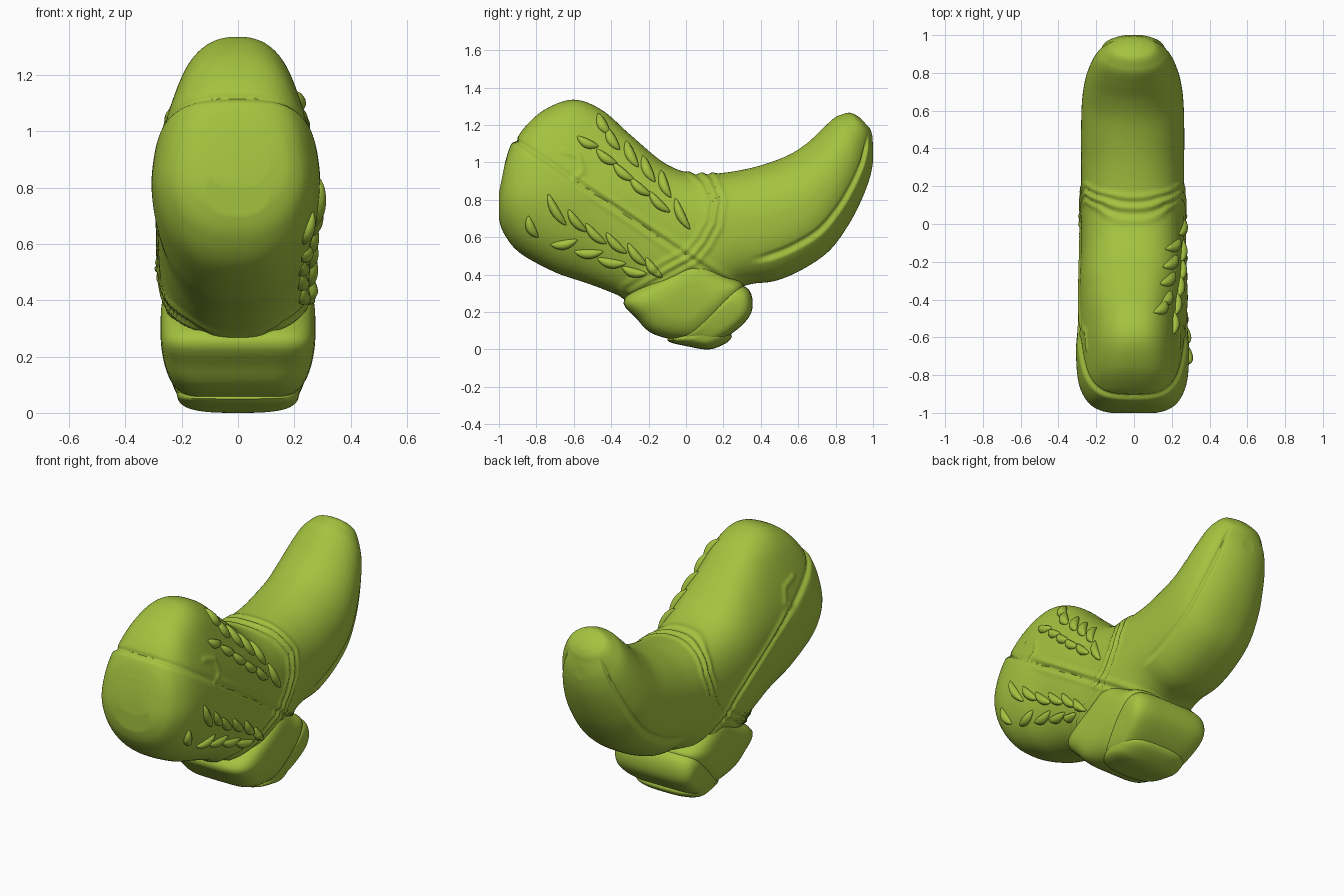
import bpy, bmesh, math
from mathutils import Vector
from mathutils.bvhtree import BVHTree

if "Cube" in bpy.data.objects:
    bpy.data.objects.remove(bpy.data.objects["Cube"])

green = bpy.data.materials.new("lime green")
green.diffuse_color = (0.37, 0.54, 0.05, 1)
green.use_nodes = True
green.node_tree.nodes["Principled BSDF"].inputs["Base Color"].default_value = green.diffuse_color


def finish(bm, name, angle=50):
    bmesh.ops.recalc_face_normals(bm, faces=bm.faces)
    me = bpy.data.meshes.new(name)
    bm.to_mesh(me)
    bm.free()
    ob = bpy.data.objects.new(name, me)
    bpy.context.collection.objects.link(ob)
    me.materials.append(green)
    bpy.ops.object.select_all(action='DESELECT')
    ob.select_set(True)
    bpy.context.view_layer.objects.active = ob
    bpy.ops.object.shade_smooth_by_angle(angle=math.radians(angle))
    return ob


def catmull(rows, steps, closed=False):
    n, out = len(rows), []
    for i in range(n if closed else n - 1):
        idx = [(i + k) % n if closed else min(max(i + k, 0), n - 1) for k in (-1, 0, 1, 2)]
        p0, p1, p2, p3 = (rows[k] for k in idx)
        for s in range(steps):
            t = s / steps
            out.append([0.5 * (2 * b + (c - a) * t + (2 * a - 5 * b + 4 * c - d) * t * t
                        + (3 * b - a - 3 * c + d) * t ** 3)
                        for a, b, c, d in zip(p0, p1, p2, p3)])
    if not closed:
        out.append(list(rows[-1]))
    return out


def skin(bm, rings):
    for a, b in zip(rings, rings[1:]):
        for j in range(len(a)):
            k = (j + 1) % len(a)
            bm.faces.new((a[j], a[k], b[k], b[j]))
    bm.faces.new(rings[0])
    bm.faces.new(rings[-1])


def spow(v, e):
    return math.copysign(abs(v) ** e, v)


def smooth(a, b, t):
    t = min(max((t - a) / (b - a), 0), 1)
    return t * t * (3 - 2 * t)


def bump(d, width):
    return math.exp(-(d / width) ** 2)


def line_dist(p, pts):
    best = 9
    for a, b in zip(pts, pts[1:]):
        d = b - a
        t = min(max((p - a).dot(d) / d.length_squared, 0), 1)
        best = min(best, (p - a - d * t).length)
    return best


def even_ring(w, height, top, bottom, count):
    """Evenly spaced rounded cross-section: (x, fraction from bottom to top)."""
    raw = []
    for j in range(601):
        a = 2 * math.pi * j / 600
        n = top if math.sin(a) > 0 else bottom
        raw.append(Vector((w * spow(math.cos(a), 2 / n), height * spow(math.sin(a), 2 / n) / 2)))
    run = [0]
    for a, b in zip(raw, raw[1:]):
        run.append(run[-1] + (b - a).length)
    out, k = [], 0
    for j in range(count):
        goal = run[-1] * j / count
        while run[k + 1] < goal:
            k += 1
        p = raw[k].lerp(raw[k + 1], (goal - run[k]) / (run[k + 1] - run[k]))
        out.append((p.x, .5 + p.y / height))
    return out


# Boot body: cross-sections (top y, z, bottom y, z, half width, top and bottom squareness)
SECTIONS = [
    (-.955, 1.0, -.995, .80, .12, 2.6, 2.4), (-.925, 1.09, -.99, .71, .195, 2.6, 2.4),
    (-.86, 1.19, -.96, .62, .25, 2.6, 2.4), (-.75, 1.285, -.88, .525, .288, 2.5, 2.4),
    (-.60, 1.335, -.72, .435, .298, 2.4, 2.4), (-.45, 1.28, -.55, .365, .292, 2.5, 2.4),
    (-.30, 1.15, -.34, .28, .288, 2.6, 2.4), (-.12, 1.0, -.16, .20, .283, 2.6, 2.4),
    (.03, .94, .10, .24, .28, 2.5, 2.4), (.16, .94, .30, .335, .28, 2.3, 2.4),
    (.30, .96, .45, .37, .28, 2.15, 2.4), (.42, .99, .60, .43, .28, 2.1, 2.4),
    (.55, 1.04, .75, .53, .275, 2.0, 2.3), (.65, 1.105, .85, .66, .26, 2.0, 2.2),
    (.73, 1.18, .92, .79, .235, 2.0, 2.1), (.79, 1.235, .97, .92, .205, 2.0, 2.0),
    (.83, 1.255, .99, 1.03, .17, 2, 2), (.88, 1.265, .997, 1.13, .12, 2, 2),
    (.93, 1.24, .985, 1.18, .05, 2, 2)]
COLLAR = [Vector(p) for p in ((.05, .97), (.12, .90), (.165, .79), (.145, .67),
                              (.09, .57), (.03, .50), (-.10, .43), (-.30, .31))]
TAB = [Vector(p) for p in ((-.66, 1.06), (-.57, 1.03), (-.55, .95), (-.60, .91))]
bm = bmesh.new()
rings, sole = [], {}
for ty, tz, by, bz, w, top, bottom in catmull(SECTIONS, 14):
    ring = []
    for x, f in even_ring(w, math.hypot(ty - by, tz - bz), top, bottom, 220):
        y, z = by + (ty - by) * f, bz + (tz - bz) * f
        # shaft narrows toward the front of the leg
        x *= 1 - .17 * smooth(.78, 1.2, z) * (1 - smooth(-.35, -.05, y))
        v = bm.verts.new((x * (.95 if x > 0 else 1.0), y, z))
        # raised sole along the lower edge of the foot
        end = smooth(.36, .50, by) * (1 - smooth(.82, .88, ty))
        sole[v] = end * (.013 * (1 - smooth(.17, .20, f)) - .008 * bump(f - .215, .02))
        ring.append(v)
    rings.append(ring)
skin(bm, rings)
bmesh.ops.recalc_face_normals(bm, faces=bm.faces)
bm.normal_update()
shift = {}
for v in bm.verts:
    p = Vector((v.co.y, v.co.z))
    h = sole[v]
    if p.x < .3:
        # side seam down the shaft and the step at the pull strap
        s = (p.x + .92) * .556 + (p.y - 1.12) * .831
        low = smooth(-.6, -.5, p.x)
        h += low * (.009 * bump(s - .024, .016) + .005 * bump(s + .024, .016))
        h -= .011 * bump(s, .014)
        h += .012 * (1 - smooth(-.010, .010, s)) * (1 - smooth(-.7, -.45, p.x))
        # double ridge where the shaft meets the foot
        d = line_dist(p, COLLAR)
        h += .012 * bump(d, .015) + .008 * bump(d - .042, .014) - .003 * bump(d - .022, .01)
        h += .008 * bump(line_dist(p, TAB), .013)
    shift[v] = v.normal * h
for v, d in shift.items():
    v.co += d
    v.co.y = max(-1, min(1, v.co.y))
bm.normal_update()
surface = BVHTree.FromBMesh(bm)
finish(bm, "boot_body")


# Rounded blocks: a side outline (y, z), closed over at both sides, narrower toward the ground
def pillow(name, outline, width, square):
    pts = [Vector(p) for p in catmull(outline, 5, True)]
    c = sum(pts, Vector((0, 0))) / len(pts)
    bm = bmesh.new()
    rings = []
    for i in range(1, 32):
        a = math.pi * (i / 32 - .5)
        s = math.cos(a) ** (2 / square)
        x = width * spow(math.sin(a), 2 / square)
        ring = []
        for p in pts:
            q = c + (p - c) * s
            ring.append(bm.verts.new((x * (.78 + .22 * smooth(-.05, .27, q.y)), q.x, max(0, q.y))))
        rings.append(ring)
    skin(bm, rings)
    return finish(bm, name)


pillow("heel_counter", [(-.33, .27), (-.26, .16), (-.18, .085), (-.04, .05), (.08, .07),
                        (.24, .23), (.31, .34), (.21, .40), (.05, .48), (-.12, .40)], .275, 5)
pillow("heel_block", [(-.04, .055), (.02, .03), (.12, .02), (.23, .075), (.31, .14), (.35, .20),
                      (.355, .27), (.33, .325), (.27, .34), (.18, .27), (.07, .17)], .265, 5)
pillow("heel_cap", [(-.10, .05), (.02, .014), (.11, 0), (.17, .012), (.235, .05),
                    (.235, .09), (.14, .16), (.0, .12)], .258, 3)


# Leaf relief on the right side of the shaft: y, z, length, angle in degrees
LEAVES = [(-.45, 1.20, .13, -60), (-.53, 1.10, .13, -25), (-.40, 1.12, .14, -60),
          (-.43, 1.02, .14, -35), (-.30, 1.04, .16, -65), (-.34, .94, .15, -40),
          (-.21, .96, .16, -65), (-.25, .86, .15, -40), (-.12, .88, .16, -70),
          (-.15, .78, .16, -45), (-.03, .72, .19, -65),
          (-.70, .74, .20, -60), (-.83, .65, .13, -65), (-.59, .68, .16, -50),
          (-.65, .56, .15, 10), (-.49, .61, .16, -45), (-.52, .51, .16, 0),
          (-.38, .56, .16, -45), (-.40, .46, .16, -10), (-.27, .50, .16, -50),
          (-.28, .41, .14, -15), (-.18, .43, .14, -50)]
bm = bmesh.new()
for y, z, length, deg in LEAVES:
    a = math.radians(deg)
    along = Vector((math.cos(a), math.sin(a)))
    side = Vector((-along.y, along.x))
    rings = []
    for i in range(13):
        t = -.96 + 1.92 * i / 12
        r = (1 - t * t) ** .8
        ring = []
        for k in range(12):
            b = 2 * math.pi * k / 12
            q = Vector((y, z)) + along * (t * length / 2) + side * (math.cos(b) * r * .024 + .014 * t * t)
            hit = surface.ray_cast(Vector((2, q.x, q.y)), Vector((-1, 0, 0)))
            x = hit[0].x if hit[0] else .2
            nor = hit[1] if hit[0] else Vector((1, 0, 0))
            ring.append(bm.verts.new(Vector((x, q.x, q.y)) + nor * (math.sin(b) * r * .026)))
        rings.append(ring)
    skin(bm, rings)
finish(bm, "leaf_relief", 60)
